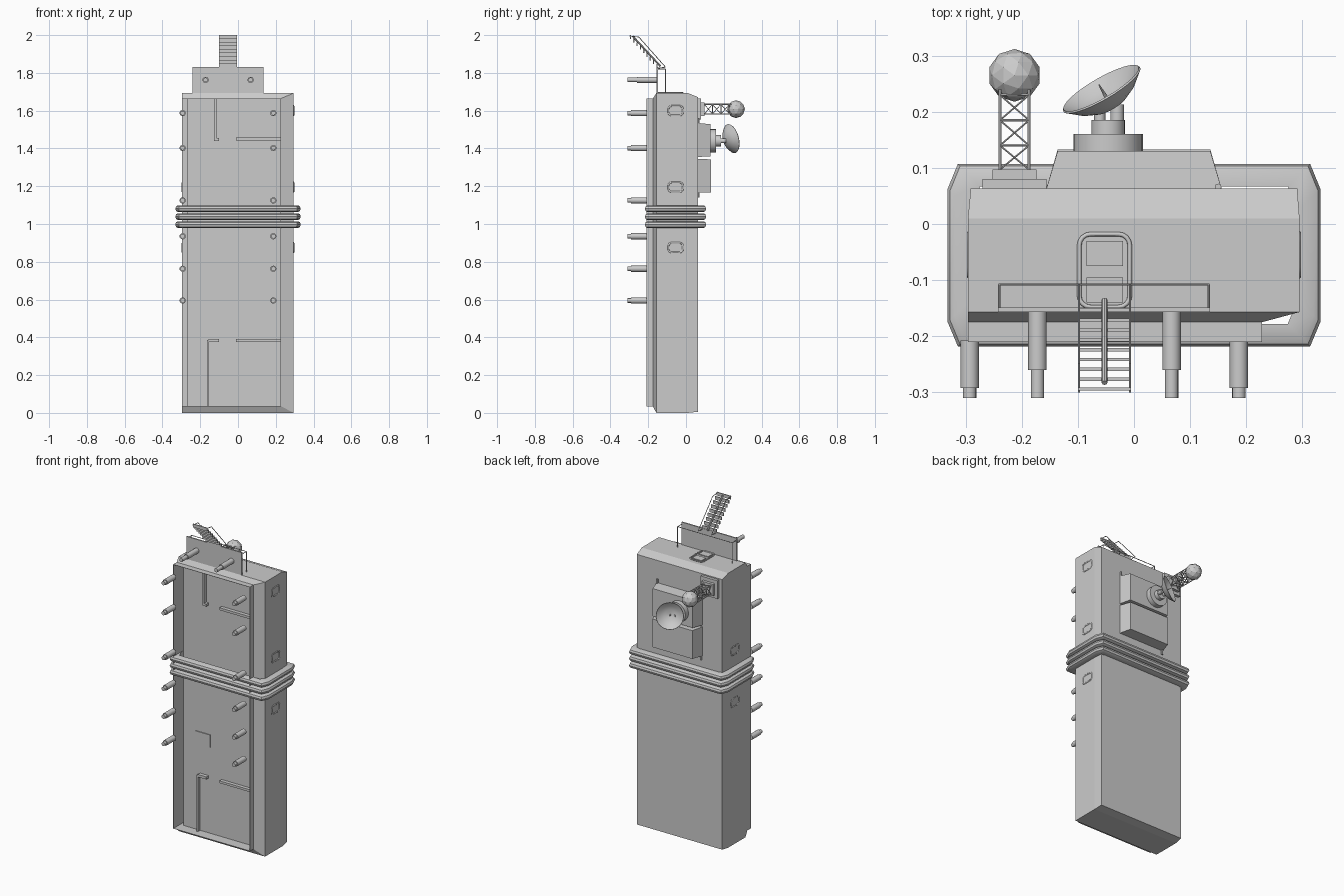
import bpy, bmesh, math
from mathutils import Vector, Matrix

cube = bpy.data.objects.get("Cube")
if cube:
    bpy.data.objects.remove(cube)

grey = bpy.data.materials.new("light_grey")
grey.use_nodes = True
grey.diffuse_color = (0.6, 0.6, 0.6, 1)
grey.node_tree.nodes["Principled BSDF"].inputs["Base Color"].default_value = (0.6, 0.6, 0.6, 1)


def finish(name, bm, smooth=False):
    bmesh.ops.recalc_face_normals(bm, faces=bm.faces)
    me = bpy.data.meshes.new(name)
    bm.to_mesh(me)
    bm.free()
    ob = bpy.data.objects.new(name, me)
    bpy.context.collection.objects.link(ob)
    me.materials.append(grey)
    if smooth:
        bpy.ops.object.select_all(action='DESELECT')
        ob.select_set(True)
        bpy.context.view_layer.objects.active = ob
        bpy.ops.object.shade_smooth_by_angle(angle=math.radians(35))
    return ob


def bridge(bm, a, b):
    """Join two equal closed vertex loops with quads."""
    for i in range(len(a)):
        j = (i + 1) % len(a)
        bm.faces.new((a[i], a[j], b[j], b[i]))


def loft(name, rings):
    """Loft xz rectangles (y, x0, x1, z0, z1) along y."""
    bm = bmesh.new()
    loops = [[bm.verts.new(p) for p in ((a, y, c), (b, y, c), (b, y, d), (a, y, d))]
             for y, a, b, c, d in rings]
    for l, m in zip(loops, loops[1:]):
        bridge(bm, l, m)
    bm.faces.new(loops[0])
    bm.faces.new(loops[-1])
    return finish(name, bm)


def box(name, x0, x1, y0, y1, z0, z1):
    return loft(name, [(y0, x0, x1, z0, z1), (y1, x0, x1, z0, z1)])


def add_rod(bm, p, q, r, r2=None, n=8):
    p, q = Vector(p), Vector(q)
    d = q - p
    m = Matrix.Translation((p + q) / 2) @ d.to_track_quat('Z', 'Y').to_matrix().to_4x4()
    bmesh.ops.create_cone(bm, cap_ends=True, segments=n, radius1=r,
                          radius2=r if r2 is None else r2, depth=d.length, matrix=m)


def rods(name, specs, n=8):
    bm = bmesh.new()
    for s in specs:
        add_rod(bm, *s, n=n)
    return finish(name, bm, True)


def tube(name, pts, r, res=2):
    cu = bpy.data.curves.new(name, 'CURVE')
    cu.dimensions = '3D'
    cu.bevel_depth, cu.bevel_resolution = r, res
    sp = cu.splines.new('POLY')
    sp.points.add(len(pts) - 1)
    for p, co in zip(sp.points, pts):
        p.co = (*co, 1)
    sp.use_cyclic_u = True
    cu.materials.append(grey)
    ob = bpy.data.objects.new(name, cu)
    bpy.context.collection.objects.link(ob)


def rounded(w, h, r, n=4):
    """Outline of a rounded rectangle."""
    out = []
    for k, (sx, sy) in enumerate(((1, 1), (-1, 1), (-1, -1), (1, -1))):
        for i in range(n + 1):
            a = math.pi / 2 * (k + i / n)
            out.append((sx * (w / 2 - r) + r * math.cos(a), sy * (h / 2 - r) + r * math.sin(a)))
    return out


# Hull: chamfered block with a thin-rimmed open tray in the front
L = -0.296
loft("hull", [(0.063, -0.291, 0.291, 0.006, 1.672), (0.01, L, 0.295, 0, 1.693),
              (-0.157, L, 0.295, 0, 1.693), (-0.175, L, 0.228, 0.035, 1.665),
              (-0.21, L, 0.228, 0.035, 1.665), (-0.21, L + 0.003, 0.226, 0.037, 1.663),
              (-0.1, L + 0.003, 0.226, 0.037, 1.663)])

# Tray back panel with shallow partitions and shelves
B = -0.145
box("tray_panel", -0.27, 0.226, B, -0.1, 0.037, 1.663)
for name, x0, x1, z0, z1 in (("lower_partition", -0.165, -0.157, 0.037, 0.385),
                             ("lower_lintel", -0.157, -0.1, 0.374, 0.39),
                             ("lower_shelf", -0.01, 0.226, 0.376, 0.39),
                             ("upper_partition", -0.127, -0.114, 1.455, 1.663),
                             ("upper_lintel", -0.127, -0.1, 1.44, 1.456),
                             ("upper_shelf", -0.01, 0.226, 1.443, 1.458)):
    box(name, x0, x1, B - 0.022, B, z0, z1)
box("wall_panel", -0.186, -0.085, B - 0.005, B, 0.57, 0.645)

# Collar of three flat rings with rounded rims
half = [(0.314, 0.107), (0.332, 0.063), (0.332, -0.175), (0.314, -0.218)]
outline = half + [(-x, y) for x, y in reversed(half)]
rim = [(0.04, -0.017), (0.012, -0.017), (0.004, -0.012), (0, 0),
       (0.004, 0.012), (0.012, 0.017), (0.04, 0.017)]
for k in range(3):
    bm = bmesh.new()
    loops = [[bm.verts.new((x - math.copysign(d, x), y - math.copysign(d, y + 0.055),
                            0.997 + 0.042 * k + h)) for x, y in outline] for d, h in rim]
    for i in range(len(loops)):
        bridge(bm, loops[i - 1], loops[i])
    finish("collar_ring_%d" % (k + 1), bm, True)

# Mounting pins
specs = []
for z in (0.595, 0.763, 0.935, 1.125, 1.402, 1.587):
    for x in (-0.293, 0.187):
        specs += [((x, -0.208, z), (x, -0.292, z), 0.0165), ((x, -0.29, z), (x, -0.31, z), 0.012)]
for x in (-0.172, 0.067):
    specs += [((x, -0.155, 1.763), (x, -0.26, 1.763), 0.0165),
              ((x, -0.258, 1.763), (x, -0.31, 1.763), 0.012)]
rods("mounting_pins", specs, 16)

# Side portholes
for side, heights in ((1, (0.875, 1.195, 1.6)), (-1, (0.875, 1.195))):
    for z in heights:
        tube("porthole_frame", [(side * 0.293, -0.055 + u, z + v)
                                for u, v in rounded(0.076, 0.05, 0.016)], 0.005)

# Roof hatch with two panes
tube("hatch_frame", [(-0.0525 + u, -0.083 + v, 1.696)
                     for u, v in rounded(0.09, 0.13, 0.02)], 0.004)
for y in (-0.14, -0.075):
    box("hatch_pane", -0.085, -0.02, y, y + 0.045, 1.69, 1.698)

# Upper bulkhead with light frame
box("upper_bulkhead", -0.242, 0.135, -0.157, -0.149, 1.69, 1.832)
specs = []
for x in (-0.24, 0.133):
    specs += [((x, -0.108, 1.69), (x, -0.108, 1.82), 0.002),
              ((x, -0.108, 1.82), (x, -0.152, 1.82), 0.002)]
specs.append(((-0.24, -0.108, 1.82), (0.133, -0.108, 1.82), 0.002))
rods("bulkhead_frame", specs)

# Stair leaning forward over the bulkhead
for i in range(9):
    y, z = -0.151 - 0.0175 * i, 1.828 + 0.019 * i
    box("stair_step", -0.1, -0.005, y - 0.006, y, z, z + 0.02)
specs = [((-0.0525, -0.135, 1.835), (-0.0525, -0.283, 1.995), 0.005)]
for x in (-0.098, -0.007):
    specs += [((x, -0.108, 1.83), (x, -0.25, 1.99), 0.002),
              ((x, -0.25, 1.99), (x, -0.3, 1.995), 0.002),
              ((x, -0.108, 1.83), (x, -0.152, 1.825), 0.002)]
rods("stair_rails", specs)

# Equipment housings on the back
loft("lower_housing", [(0.06, -0.157, 0.157, 1.165, 1.345), (0.133, -0.136, 0.136, 1.168, 1.342)])
loft("upper_housing", [(0.06, -0.157, 0.157, 1.355, 1.535), (0.13, -0.136, 0.136, 1.358, 1.528)])
rods("housing_pipes", [((s * 0.15, 0.066, z - 0.015), (s * 0.15, 0.066, z + 0.015), 0.006)
                       for s, z in ((1, 1.545), (-1, 1.155))])

# Dish antenna
axis = Vector((-0.48, 0.83, 0.23)).normalized()
centre = Vector((-0.053, 0.232, 1.45))
rods("dish_mount", [((-0.046, 0.11, 1.44), (-0.046, 0.16, 1.44), 0.062),
                    ((-0.046, 0.158, 1.44), (-0.046, 0.185, 1.44), 0.03),
                    ((-0.03, 0.18, 1.44), (-0.03, 0.213, 1.44), 0.012),
                    ((-0.061, 0.18, 1.44), (-0.061, 0.206, 1.44), 0.01)], 24)
bm = bmesh.new()
profile = [(0.001, -0.022), (0.03, -0.018), (0.055, -0.006), (0.077, 0.012),
           (0.079, 0.009), (0.055, -0.012), (0.03, -0.025), (0.001, -0.03)]
prev = [bm.verts.new((r, 0, h)) for r, h in profile]
edges = [bm.edges.new(e) for e in zip(prev, prev[1:])]
bmesh.ops.spin(bm, geom=prev + edges, cent=(0, 0, 0), axis=(0, 0, 1),
               angle=math.tau, steps=32, use_merge=True)
bmesh.ops.transform(bm, verts=bm.verts, matrix=Matrix.Translation(centre) @
                    axis.to_track_quat('Z', 'Y').to_matrix().to_4x4())
finish("dish", bm, True)
rods("dish_feed", [(centre - axis * 0.024, centre + axis * 0.02, 0.005, 0.001)])

# Radome tower
cx, cz, h = -0.213, 1.608, 0.026
box("tower_base", -0.27, -0.156, 0.055, 0.08, 1.553, 1.665)
box("tower_plinth", -0.252, -0.174, 0.078, 0.097, 1.572, 1.644)
corners = [(cx + a * h, cz + b * h) for a, b in ((1, 1), (-1, 1), (-1, -1), (1, -1))]
levels = [0.097, 0.14, 0.185, 0.23]
specs = []
for i, (x, z) in enumerate(corners):
    u, w = corners[(i + 1) % 4]
    specs.append(((x, 0.09, z), (x, 0.24, z), 0.003))
    for y0, y1 in zip(levels, levels[1:]):
        specs += [((x, y0, z), (u, y1, w), 0.0018), ((u, y0, w), (x, y1, z), 0.0018),
                  ((x, y1, z), (u, y1, w), 0.0025)]
rods("tower_truss", specs, 6)
bm = bmesh.new()
bmesh.ops.create_icosphere(bm, subdivisions=2, radius=0.047,
                           matrix=Matrix.Translation((cx, 0.265, cz)))
finish("radome", bm)
